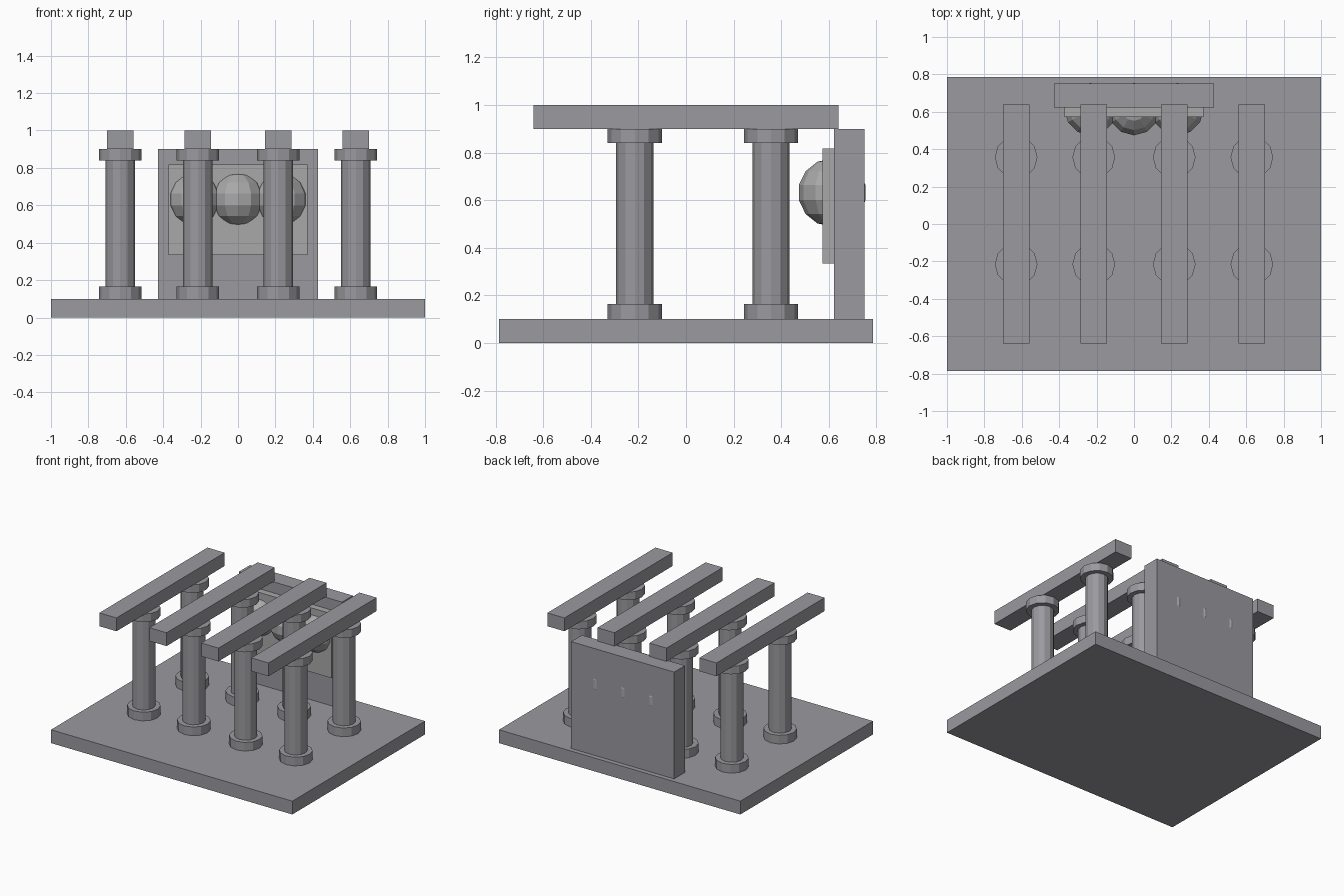
import bpy

if "Cube" in bpy.data.objects:
    bpy.data.objects.remove(bpy.data.objects["Cube"])

def material(name, r, g, b):
    m = bpy.data.materials.new(name)
    m.diffuse_color = (r, g, b, 1)
    m.use_nodes = True
    m.node_tree.nodes["Principled BSDF"].inputs["Base Color"].default_value = m.diffuse_color
    return m

stone = material("dark_stone", 0.325, 0.32, 0.345)
pale = material("pale_stone", 0.40, 0.395, 0.395)

def finish(name, mat):
    o = bpy.context.object
    o.name = name
    o.data.materials.append(mat)

def box(name, x0, x1, y0, y1, z0, z1, mat=stone):
    bpy.ops.mesh.primitive_cube_add(size=1, location=((x0+x1)/2, (y0+y1)/2, (z0+z1)/2))
    bpy.context.object.scale = (x1-x0, y1-y0, z1-z0)
    bpy.ops.object.transform_apply(location=False, rotation=False, scale=True)
    finish(name, mat)

def cylinder(name, x, y, z0, z1, r):
    bpy.ops.mesh.primitive_cylinder_add(vertices=12, radius=r, depth=z1-z0,
                                        location=(x, y, (z0+z1)/2))
    finish(name, stone)

# Floor slab
box("floor_slab", -1, 1, -0.785, 0.785, 0, 0.1)

# Four roof beams, each carried by two columns with a foot and a capital
for i, x in enumerate((-0.63, -0.215, 0.215, 0.63)):
    box(f"roof_beam_{i}", x-0.071, x+0.071, -0.64, 0.64, 0.9, 1.0)
    for j, y in enumerate((-0.215, 0.357)):
        cylinder(f"column_shaft_{i}_{j}", x, y, 0.1, 0.9, 0.078)
        cylinder(f"column_foot_{i}_{j}", x, y, 0.1, 0.165, 0.114)
        cylinder(f"column_capital_{i}_{j}", x, y, 0.84, 0.9, 0.114)

# Back wall with a raised panel
box("back_wall", -0.427, 0.427, 0.622, 0.75, 0.1, 0.9)
box("wall_panel", -0.372, 0.372, 0.573, 0.63, 0.335, 0.817, pale)

# Three balls set into the wall, just poking through the back
for i in (-1, 0, 1):
    bpy.ops.mesh.primitive_uv_sphere_add(segments=12, ring_count=7, radius=0.1435,
                                         location=(i*0.232, 0.614, 0.632))
    finish(f"wall_ball_{i+2}", pale)
